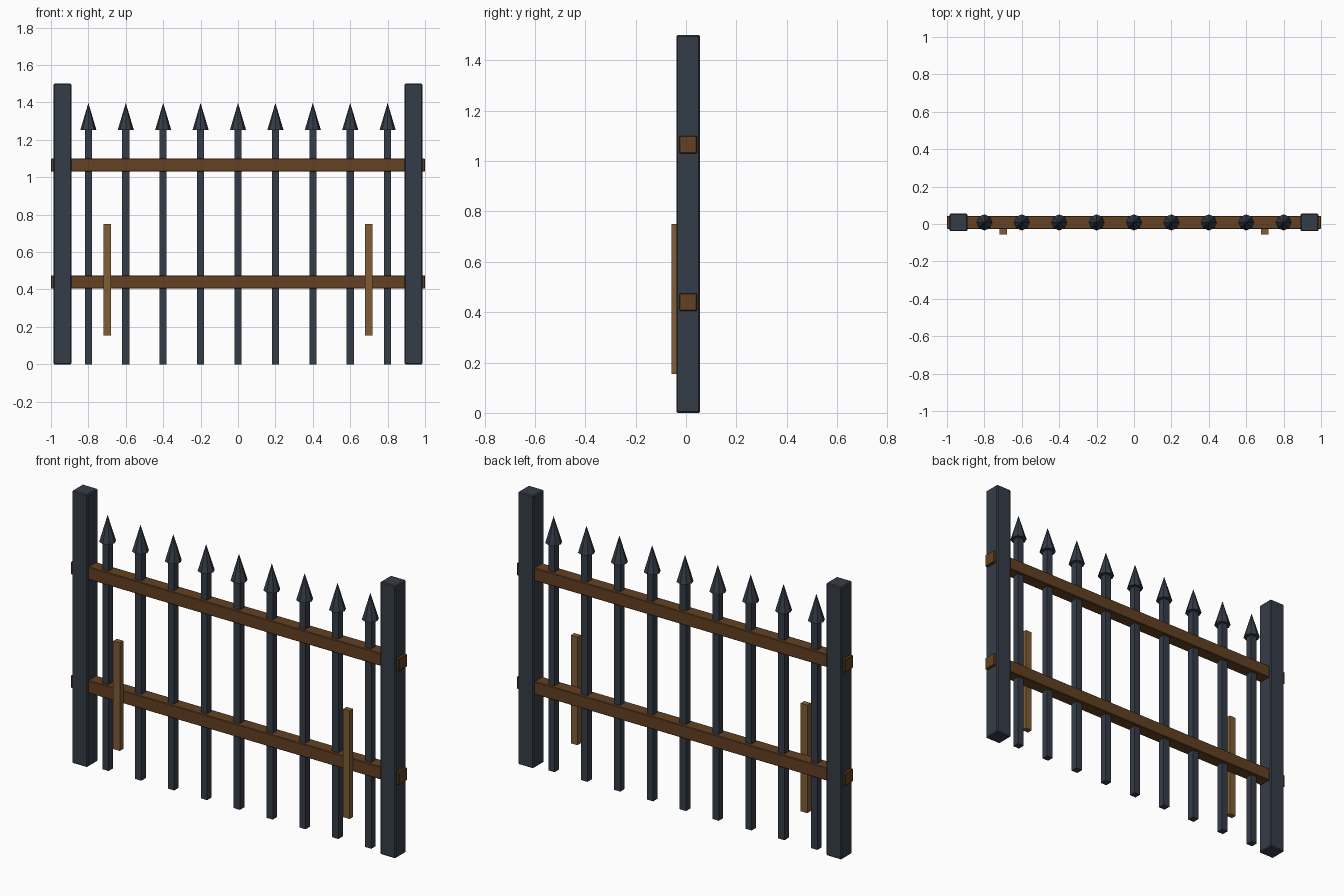
import bpy, bmesh
from mathutils import Matrix, Vector

if "Cube" in bpy.data.objects:
    bpy.data.objects.remove(bpy.data.objects["Cube"])


def material(name, rgb):
    m = bpy.data.materials.new(name)
    m.diffuse_color = (*rgb, 1.0)
    m.use_nodes = True
    m.node_tree.nodes["Principled BSDF"].inputs["Base Color"].default_value = m.diffuse_color
    return m


IRON = material("dark slate iron", (0.036, 0.046, 0.064))
BROWN = material("brown wood", (0.125, 0.053, 0.016))
TAN = material("light brown wood", (0.215, 0.110, 0.036))
YC = 0.0085  # centre line of the fence


def finish(name, bm, mat, bevel=0.0):
    me = bpy.data.meshes.new(name)
    bm.to_mesh(me)
    bm.free()
    me.materials.append(mat)
    ob = bpy.data.objects.new(name, me)
    bpy.context.collection.objects.link(ob)
    if bevel:
        mod = ob.modifiers.new("edge chamfer", "BEVEL")
        mod.width = bevel
        mod.segments = 1
    return ob


def box(name, lo, hi, mat, bevel=0.0):
    lo, hi = Vector(lo), Vector(hi)
    bm = bmesh.new()
    bmesh.ops.create_cube(bm, size=1, matrix=Matrix.Translation((lo + hi) / 2)
                          @ Matrix.Diagonal((*(hi - lo), 1)))
    return finish(name, bm, mat, bevel)


# end posts and front battens, one per side
for side, s in (("left", -1), ("right", 1)):
    px, bx = s * 0.9385, s * 0.70
    box(side + "_post", (px - 0.047, YC - 0.047, 0), (px + 0.047, YC + 0.047, 1.5), IRON, 0.005)
    box(side + "_batten", (bx - 0.02, -0.057, 0.155), (bx + 0.02, YC - 0.035, 0.75), TAN)

# horizontal rails running through the posts
for name, z in (("lower_rail", 0.44), ("upper_rail", 1.065)):
    box(name, (-1, YC - 0.035, z - 0.035), (1, YC + 0.035, z + 0.035), BROWN, 0.003)

# square bars with spear tips
for i in range(9):
    x = -0.8 + 0.2 * i
    box(f"bar_{i + 1}", (x - 0.019, YC - 0.019, 0), (x + 0.019, YC + 0.019, 1.26), IRON)
    bm = bmesh.new()
    bmesh.ops.create_cone(bm, cap_ends=True, segments=8, radius1=0.043, radius2=0,
                          depth=0.145, matrix=Matrix.Translation((x, YC, 1.3255)))
    finish(f"spear_tip_{i + 1}", bm, IRON)
